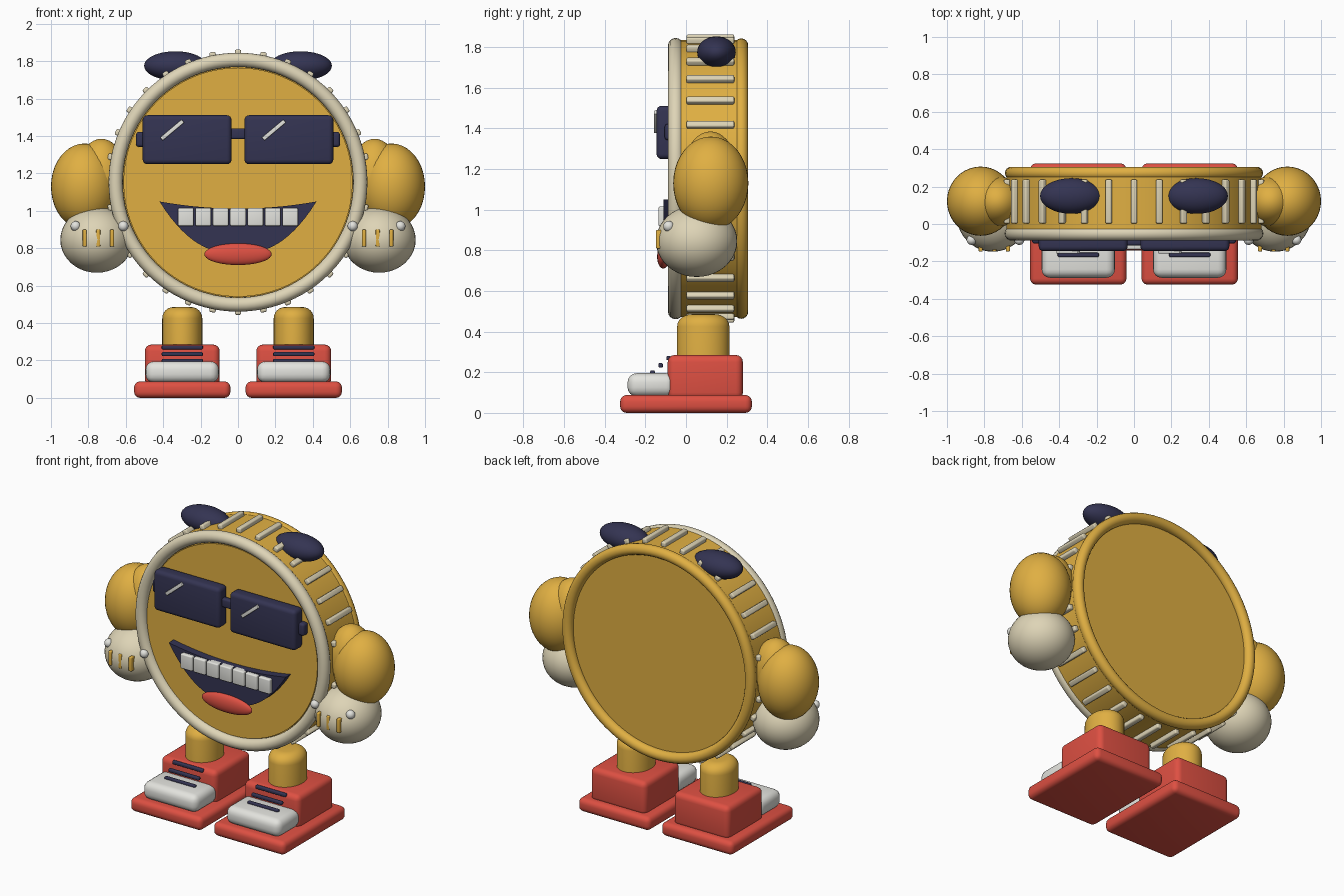
import bpy, bmesh, math
from mathutils import Matrix, Vector

if "Cube" in bpy.data.objects:
    bpy.data.objects.remove(bpy.data.objects["Cube"], do_unlink=True)


def material(name, rgb):
    m = bpy.data.materials.new(name)
    m.use_nodes = True
    m.diffuse_color = (*rgb, 1)
    m.node_tree.nodes["Principled BSDF"].inputs["Base Color"].default_value = (*rgb, 1)
    return m


YELLOW = material("golden yellow", (0.745, 0.43, 0.055))
CREAM = material("cream", (0.73, 0.66, 0.47))
NAVY = material("dark navy", (0.034, 0.034, 0.085))
RED = material("coral red", (0.73, 0.08, 0.055))
WHITE = material("soft white", (0.77, 0.77, 0.73))


def finish(bm, name, mat, angle=40):
    mesh = bpy.data.meshes.new(name)
    bmesh.ops.recalc_face_normals(bm, faces=bm.faces)
    bm.to_mesh(mesh)
    bm.free()
    mesh.materials.append(mat)
    ob = bpy.data.objects.new(name, mesh)
    bpy.context.collection.objects.link(ob)
    bpy.ops.object.select_all(action='DESELECT')
    ob.select_set(True)
    bpy.context.view_layer.objects.active = ob
    bpy.ops.object.shade_smooth_by_angle(angle=math.radians(angle))
    return ob


def bevel(bm, edges, width, segments=4):
    bmesh.ops.bevel(bm, geom=list(edges), offset=width, segments=segments,
                    profile=0.5, affect='EDGES', clamp_overlap=True)


def box(name, center, size, mat, round_by=0.0, turn=Matrix()):
    bm = bmesh.new()
    bmesh.ops.create_cube(bm, size=1, matrix=Matrix.Diagonal((*size, 1)))
    if round_by:
        bevel(bm, bm.edges, round_by)
    bm.transform(Matrix.Translation(center) @ turn)
    return finish(bm, name, mat)


def ellipsoid(name, center, radii, mat, segments=40):
    bm = bmesh.new()
    bmesh.ops.create_uvsphere(bm, u_segments=segments, v_segments=segments // 2, radius=1,
                              matrix=Matrix.Translation(center) @ Matrix.Diagonal((*radii, 1)))
    return finish(bm, name, mat)


def drum(name, radius, y0, y1, mat):
    bm = bmesh.new()
    place = Matrix.Translation((0, (y0 + y1) / 2, MID)) @ Matrix.Rotation(math.pi / 2, 4, 'X')
    bmesh.ops.create_cone(bm, cap_ends=True, segments=96, radius1=radius, radius2=radius,
                          depth=y1 - y0, matrix=place)
    return finish(bm, name, mat)


def rim(name, y, major, minor, mat):
    bpy.ops.mesh.primitive_torus_add(location=(0, y, MID), rotation=(math.pi / 2, 0, 0),
                                     major_radius=major, minor_radius=minor,
                                     major_segments=96, minor_segments=16)
    ob = bpy.context.object
    ob.name = name
    ob.data.materials.append(mat)
    bpy.ops.object.shade_smooth()


# Round body with rims and ribs
MID = 1.153
drum("body", 0.682, -0.03, 0.265, YELLOW)
drum("face_disc", 0.612, -0.06, 0, YELLOW)
rim("front_rim", -0.051, 0.654, 0.038, CREAM)
rim("back_rim", 0.272, 0.656, 0.034, YELLOW)
RIBS = 32
for i in range(RIBS):
    a = math.tau * i / RIBS
    spot = (0.692 * math.sin(a), 0.12, MID + 0.692 * math.cos(a))
    box(f"rib_{i + 1}", spot, (0.034, 0.235, 0.034), CREAM, 0.009, Matrix.Rotation(a, 4, 'Y'))

# Mouth: curved top lip, deeper bottom arc
bm = bmesh.new()
STEPS = 28
us = [2 * i / STEPS - 1 for i in range(STEPS + 1)]
lower = [(u, 1.05 - 0.28 * (1 - abs(u) ** 2.4)) for u in us]
upper = [(u, 1.05 - 0.038 * (1 - u * u)) for u in reversed(us[1:-1])]
outline = bm.faces.new([bm.verts.new((0.42 * u, -0.11, z)) for u, z in lower + upper])
back = bmesh.ops.extrude_face_region(bm, geom=[outline])["geom"]
bmesh.ops.translate(bm, vec=Vector((0, 0.07, 0)),
                    verts=[v for v in back if isinstance(v, bmesh.types.BMVert)])
finish(bm, "mouth", NAVY)
for i in range(7):
    box(f"tooth_{i + 1}", ((i - 3) * 0.093, -0.113, 0.967), (0.084, 0.045, 0.096), WHITE, 0.008)
ellipsoid("tongue", (0, -0.112, 0.768), (0.18, 0.03, 0.058), RED)

# Glasses bridge
box("glasses_bridge", (0, -0.095, 1.412), (0.12, 0.04, 0.058), NAVY, 0.012)

for side, s in (("left", 1), ("right", -1)):
    # Glasses
    box(f"{side}_lens", (s * 0.272, -0.1, 1.38), (0.475, 0.09, 0.262), NAVY, 0.025)
    box(f"{side}_temple", (s * 0.52, -0.08, 1.382), (0.05, 0.05, 0.08), NAVY, 0.015)
    box(f"{side}_lens_glint", (s * 0.272 - 0.08, -0.149, 1.432), (0.15, 0.018, 0.022), WHITE,
        0.004, Matrix.Rotation(math.radians(-40), 4, 'Y'))

    # Ear pads on top
    ellipsoid(f"{side}_ear", (s * 0.335, 0.15, 1.775), (0.167, 0.095, 0.078), NAVY)

    # Arm and hand
    ellipsoid(f"{side}_shoulder", (s * 0.73, 0.12, 1.18), (0.135, 0.135, 0.205), YELLOW)
    ellipsoid(f"{side}_arm", (s * 0.82, 0.122, 1.13), (0.18, 0.185, 0.23), YELLOW)
    ellipsoid(f"{side}_hand", (s * 0.755, 0.052, 0.845), (0.195, 0.2, 0.176), CREAM)
    for i in (-1, 0, 1):
        box(f"{side}_finger_mark_{i + 2}", (s * (0.747 + i * 0.073), -0.128, 0.854),
            (0.022, 0.039, 0.092), YELLOW, 0.006)
    for spot, x in (("inner", 0.613), ("outer", 0.868)):
        ellipsoid(f"{side}_{spot}_stud", (s * x, -0.085, 0.918), (0.027,) * 3, WHITE, 20)

    # Leg with a rounded top
    bm = bmesh.new()
    bmesh.ops.create_cone(bm, cap_ends=True, segments=48, radius1=0.107, radius2=0.107, depth=0.335)
    bevel(bm, [e for e in bm.edges if all(v.co.z > 0 for v in e.verts)], 0.06, 6)
    bm.transform(Matrix.Translation((s * 0.298, 0.085, 0.318)) @ Matrix.Diagonal((1, 1.2, 1, 1)))
    finish(bm, f"{side}_leg", YELLOW)

    # Shoe
    box(f"{side}_sole", (s * 0.298, 0, 0.044), (0.515, 0.648, 0.088), RED, 0.032)
    box(f"{side}_shoe_upper", (s * 0.298, 0.095, 0.175), (0.4, 0.37, 0.22), RED, 0.035)
    box(f"{side}_toe_cap", (s * 0.298, -0.17, 0.138), (0.392, 0.235, 0.115), WHITE, 0.045)
    for i in range(3):
        box(f"{side}_lace_{i + 1}", (s * 0.298, -0.165 + i * 0.04, 0.198 + i * 0.036),
            (0.22, 0.023, 0.022), NAVY, 0.007)
